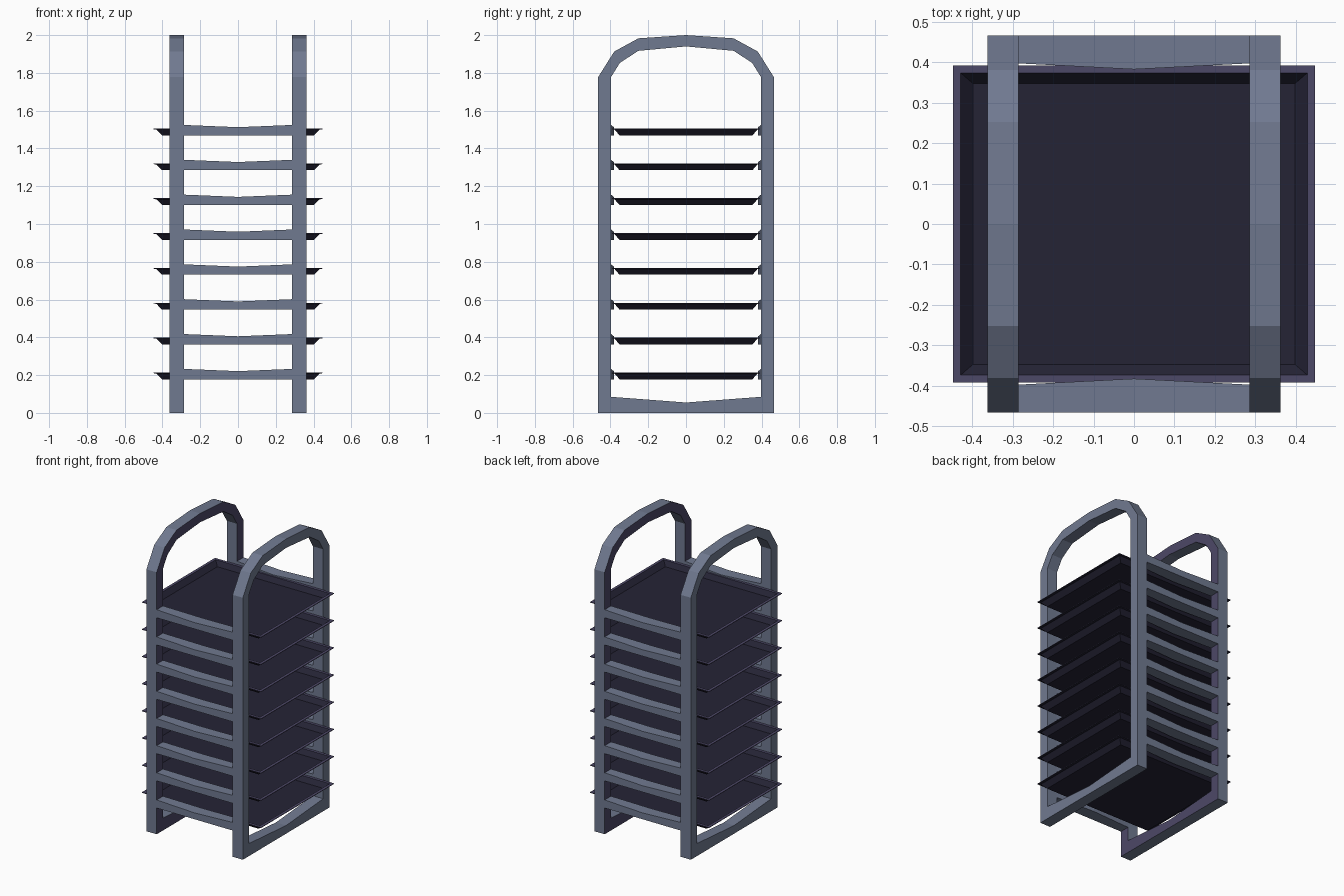
import bpy, bmesh

if "Cube" in bpy.data.objects:
    bpy.data.objects.remove(bpy.data.objects["Cube"])


def material(name, rgb):
    m = bpy.data.materials.new(name)
    m.diffuse_color = (*rgb, 1)
    m.use_nodes = True
    m.node_tree.nodes["Principled BSDF"].inputs["Base Color"].default_value = m.diffuse_color
    return m


GREY = material("blue grey metal", (0.163, 0.193, 0.280))
PURPLE = material("dull purple", (0.073, 0.065, 0.136))
DARK = material("dark tray", (0.018, 0.017, 0.036))

LEVELS = 8
FIRST_Z = 0.178
STEP = 0.1845


def finish(bm, name, mats):
    bmesh.ops.recalc_face_normals(bm, faces=bm.faces)
    me = bpy.data.meshes.new(name)
    bm.to_mesh(me)
    bm.free()
    for m in mats:
        me.materials.append(m)
    ob = bpy.data.objects.new(name, me)
    bpy.context.collection.objects.link(ob)
    return ob


def mirrored(half):
    """Complete a half loop running from the top centre to the bottom centre."""
    return half + [(-y, z) for y, z in reversed(half[1:-1])]


# Side frames: closed arched loops, inner sides in purple
outer = mirrored([(0, 2.0), (0.252, 1.983), (0.380, 1.913), (0.465, 1.778),
                  (0.465, 0.085), (0.465, 0), (0, 0)])
inner = mirrored([(0, 1.94), (0.252, 1.917), (0.350, 1.853), (0.397, 1.778),
                  (0.397, 0.4), (0.397, 0.085), (0, 0.055)])


def side_frame(name, side):
    bm = bmesh.new()
    x_out, x_in = side * 0.362, side * 0.285
    rings = [[bm.verts.new((x, y, z)) for y, z in prof]
             for x, prof in ((x_out, outer), (x_out, inner), (x_in, inner), (x_in, outer))]
    n = len(outer)
    for r in range(4):
        a, b = rings[r], rings[(r + 1) % 4]
        for i in range(n):
            j = (i + 1) % n
            f = bm.faces.new((a[i], a[j], b[j], b[i]))
            f.material_index = 1 if r == 2 else 0
    return finish(bm, name, [GREY, PURPLE])


# Rungs: straight underneath, dipping slightly on top in the middle
def rung(name, z, side):
    bm = bmesh.new()
    sections = []
    for x, y_in, top in ((-0.29, 0.397, 0.055), (0, 0.382, 0.043), (0.29, 0.397, 0.055)):
        pts = ((y_in, 0), (0.465, 0), (0.465, top), (y_in, top))
        sections.append([bm.verts.new((x, side * y, z + h)) for y, h in pts])
    for a, b in zip(sections, sections[1:]):
        for i in range(4):
            j = (i + 1) % 4
            bm.faces.new((a[i], a[j], b[j], b[i]))
    bm.faces.new(sections[0])
    bm.faces.new(sections[-1])
    return finish(bm, name, [GREY])


# Trays: nested rectangles from the underside, over the lip, to the floor
def tray(name, z):
    bm = bmesh.new()
    levels = ((0.402, 0.352, 0.0), (0.432, 0.378, 0.030), (0.447, 0.392, 0.032),
              (0.447, 0.392, 0.036), (0.428, 0.373, 0.036), (0.398, 0.347, 0.006))
    rings = [[bm.verts.new((sx * x, sy * y, z + h))
              for sx, sy in ((-1, -1), (1, -1), (1, 1), (-1, 1))] for x, y, h in levels]
    for r, (a, b) in enumerate(zip(rings, rings[1:])):
        for i in range(4):
            j = (i + 1) % 4
            f = bm.faces.new((a[i], a[j], b[j], b[i]))
            f.material_index = 1 if r in (2, 3) else 0
    bm.faces.new(rings[0])
    bm.faces.new(rings[-1])
    return finish(bm, name, [DARK, PURPLE])


side_frame("left_frame", -1)
side_frame("right_frame", 1)
for k in range(LEVELS):
    z = FIRST_Z + k * STEP
    tray(f"tray_{k + 1}", z)
    rung(f"front_rung_{k + 1}", z, -1)
    rung(f"back_rung_{k + 1}", z, 1)
